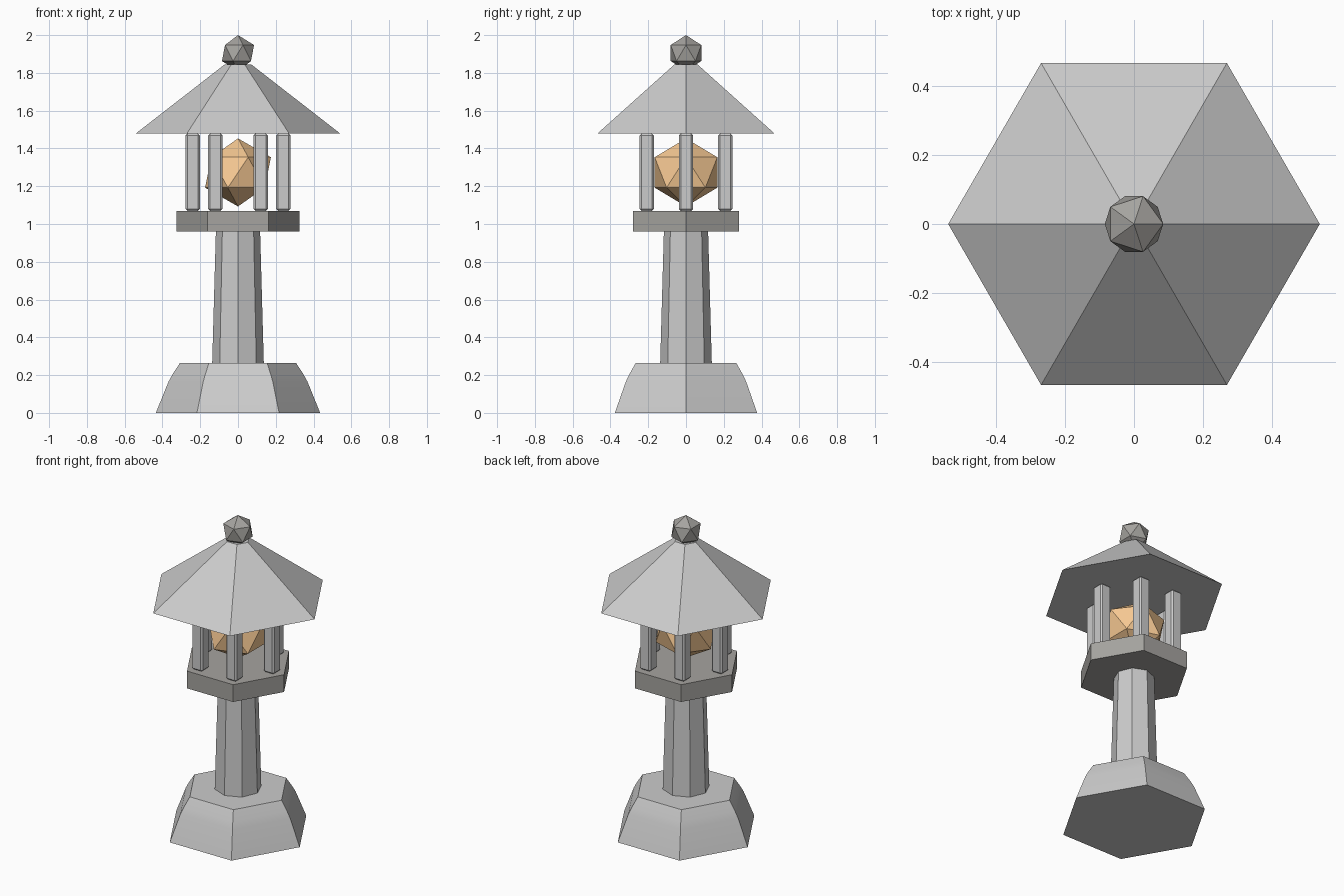
import bpy, math
from math import cos, sin, tau

if "Cube" in bpy.data.objects:
    bpy.data.objects.remove(bpy.data.objects["Cube"])


def material(name, rgb):
    m = bpy.data.materials.new(name)
    m.diffuse_color = (*rgb, 1)
    m.use_nodes = True
    m.node_tree.nodes["Principled BSDF"].inputs["Base Color"].default_value = m.diffuse_color
    return m


dark_stone = material("dark_stone", (0.38, 0.37, 0.35))
glow = material("warm_glow", (0.95, 0.6, 0.3))


def prism(name, sides, profile, mat=None):
    """Stack of polygon rings (radius, z), first corner on +x, capped both ends."""
    verts = [(r * cos(tau * i / sides), r * sin(tau * i / sides), z)
             for r, z in profile for i in range(sides)]
    faces = [tuple(reversed(range(sides))),
             tuple(range(len(verts) - sides, len(verts)))]
    for k in range(len(profile) - 1):
        a = k * sides
        for i in range(sides):
            j = (i + 1) % sides
            faces.append((a + i, a + j, a + sides + j, a + sides + i))
    mesh = bpy.data.meshes.new(name)
    mesh.from_pydata(verts, [], faces)
    ob = bpy.data.objects.new(name, mesh)
    bpy.context.collection.objects.link(ob)
    if mat:
        mesh.materials.append(mat)
    return ob


def gem(name, z, width_r, height_r, mat):
    """Faceted 20-sided ball."""
    bpy.ops.mesh.primitive_ico_sphere_add(subdivisions=1, radius=1, location=(0, 0, z))
    ob = bpy.context.object
    ob.name = name
    ob.scale = (width_r, width_r, height_r)
    ob.data.materials.append(mat)


# Hexagonal foot with softened shoulder
base = prism("base", 6, [(0.435, 0), (0.368, 0.165), (0.346, 0.205), (0.307, 0.265)])
bpy.ops.object.select_all(action='DESELECT')
base.select_set(True)
bpy.context.view_layer.objects.active = base
bpy.ops.object.shade_smooth_by_angle(angle=math.radians(35))

# Tapered octagonal column
prism("column", 8, [(0.137, 0.25), (0.117, 0.965)])

# Platform that carries the lantern chamber
prism("platform", 6, [(0.325, 0.96), (0.325, 1.07)], dark_stone)

# Six posts with chamfered edges
for i in range(6):
    a = tau * i / 6
    bpy.ops.mesh.primitive_cube_add(size=1, location=(0.24 * cos(a), 0.24 * sin(a), 1.274))
    post = bpy.context.object
    post.name = f"post_{i + 1}"
    post.scale = (0.075, 0.075, 0.41)
    bpy.ops.object.transform_apply(location=False, rotation=False, scale=True)
    bevel = post.modifiers.new("chamfer", 'BEVEL')
    bevel.width = 0.01
    bevel.segments = 1

# Glowing light
gem("light", 1.273, 0.195, 0.18, glow)

# Hexagonal roof and finial
prism("roof", 6, [(0.54, 1.48), (0.07, 1.845)])
gem("finial", 1.905, 0.095, 0.095, dark_stone)
